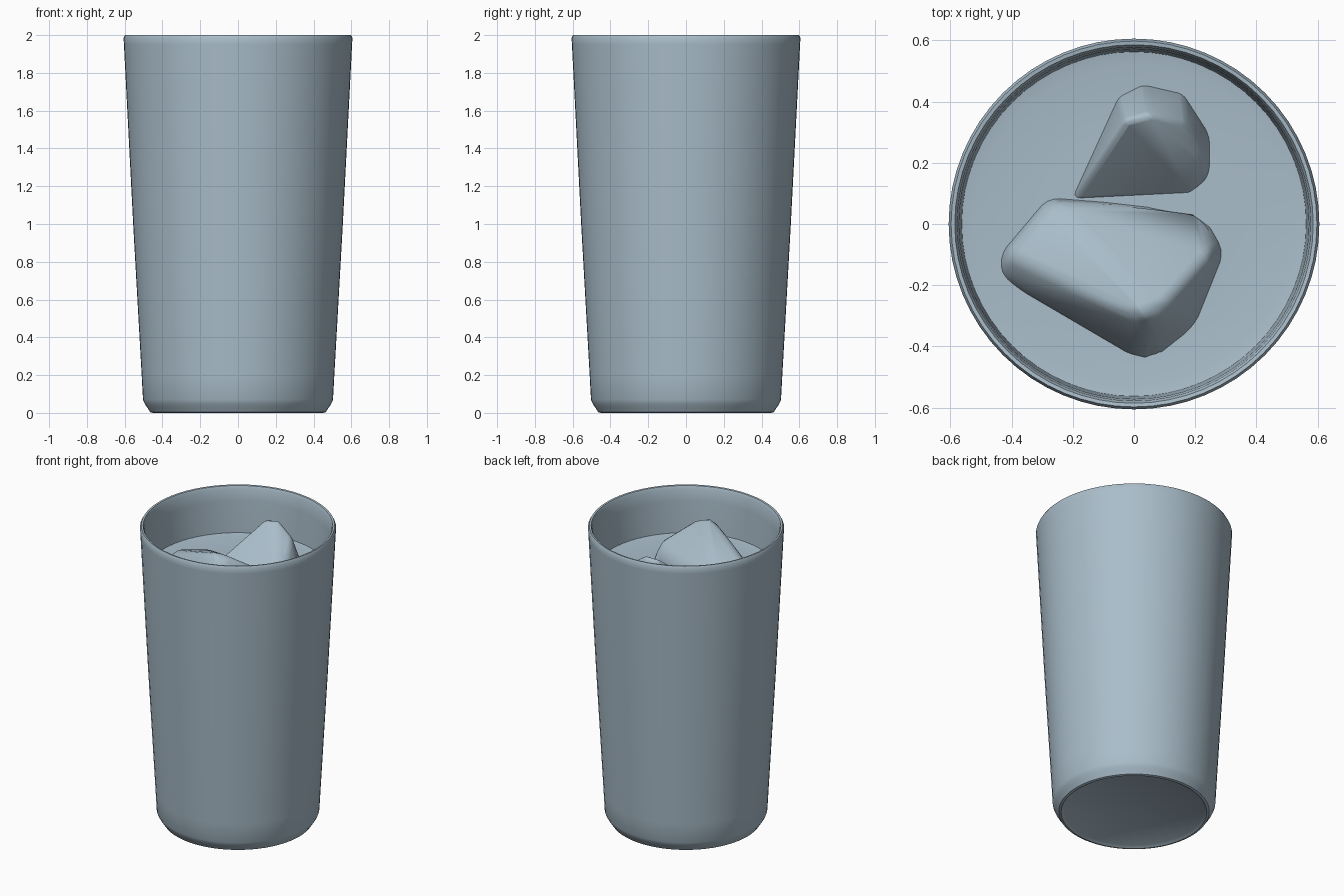
import bpy, bmesh, math

cube = bpy.data.objects.get("Cube")
if cube:
    bpy.data.objects.remove(cube, do_unlink=True)

# One flat colour for the whole model
mat = bpy.data.materials.new("pale blue grey")
mat.use_nodes = True
colour = (0.40, 0.51, 0.59, 1)
mat.diffuse_color = colour
mat.node_tree.nodes["Principled BSDF"].inputs["Base Color"].default_value = colour

LEVEL = 1.68


def finish(bm, name, angle):
    bmesh.ops.recalc_face_normals(bm, faces=bm.faces)
    mesh = bpy.data.meshes.new(name)
    bm.to_mesh(mesh)
    bm.free()
    mesh.materials.append(mat)
    obj = bpy.data.objects.new(name, mesh)
    bpy.context.collection.objects.link(obj)
    bpy.ops.object.select_all(action='DESELECT')
    obj.select_set(True)
    bpy.context.view_layer.objects.active = obj
    bpy.ops.object.shade_smooth_by_angle(angle=math.radians(angle))
    return obj


def lathe(name, profile, steps=64):
    """Turn a (radius, height) profile around the z axis."""
    bm = bmesh.new()
    verts = [bm.verts.new((r, 0, z)) for r, z in profile]
    edges = [bm.edges.new(pair) for pair in zip(verts, verts[1:])]
    bmesh.ops.spin(bm, geom=verts + edges, cent=(0, 0, 0), axis=(0, 0, 1),
                   angle=math.tau, steps=steps, use_duplicate=False)
    bmesh.ops.remove_doubles(bm, verts=bm.verts, dist=0.0005)
    return finish(bm, name, 40)


def ice(name, outline, top, bevel):
    """Rounded hull between a waterline outline and raised top points."""
    bm = bmesh.new()
    for x, y in outline:
        bm.verts.new((x, y, LEVEL - 0.08))
        bm.verts.new((x, y, LEVEL - 0.01))
    for p in top:
        bm.verts.new(p)
    hull = bmesh.ops.convex_hull(bm, input=bm.verts)
    loose = {v for v in hull["geom_interior"] if isinstance(v, bmesh.types.BMVert)}
    bmesh.ops.delete(bm, geom=list(loose), context='VERTS')
    bmesh.ops.dissolve_limit(bm, angle_limit=math.radians(8), verts=bm.verts, edges=bm.edges)
    obj = finish(bm, name, 60)
    mod = obj.modifiers.new("rounded edges", 'BEVEL')
    mod.width = bevel
    mod.segments = 3
    mod.limit_method = 'ANGLE'
    mod.angle_limit = math.radians(15)
    return obj


# Tumbler: recessed base, tapering wall, thin rim, inner wall down to the drink
lathe("glass", [
    (0, 0.012), (0.43, 0.012), (0.45, 0.0), (0.465, 0.004), (0.478, 0.025),
    (0.492, 0.045), (0.503, 0.07), (0.51, 0.2), (0.555, 1.0), (0.604, 1.95),
    (0.606, 1.985), (0.598, 2.0), (0.586, 1.998), (0.578, 1.98),
    (0.572, 1.9), (0.562, LEVEL - 0.02),
])

# Drink surface, slightly raised where it meets the wall
lathe("drink", [(0, LEVEL), (0.3, LEVEL), (0.52, LEVEL), (0.566, LEVEL + 0.008)])

# Two floating ice cubes, tilted with a corner out of the drink
ice("front_ice_cube",
    [(-0.43, -0.19), (-0.44, -0.1), (-0.28, 0.09), (0.22, 0.05), (0.3, -0.09),
     (0.2, -0.34), (0.06, -0.45), (-0.02, -0.43), (-0.2, -0.34)],
    [(-0.42, -0.1, 1.76), (-0.27, 0.07, 1.74), (0.0, -0.3, 1.93),
     (0.08, -0.29, 1.94), (0.25, -0.1, 1.8)], 0.035)
ice("back_ice_cube",
    [(-0.21, 0.07), (-0.05, 0.42), (0.03, 0.46), (0.16, 0.43), (0.25, 0.29),
     (0.25, 0.15), (0.19, 0.09)],
    [(-0.03, 0.34, 1.91), (0.05, 0.36, 1.92), (0.17, 0.34, 1.84),
     (0.23, 0.2, 1.74)], 0.035)
